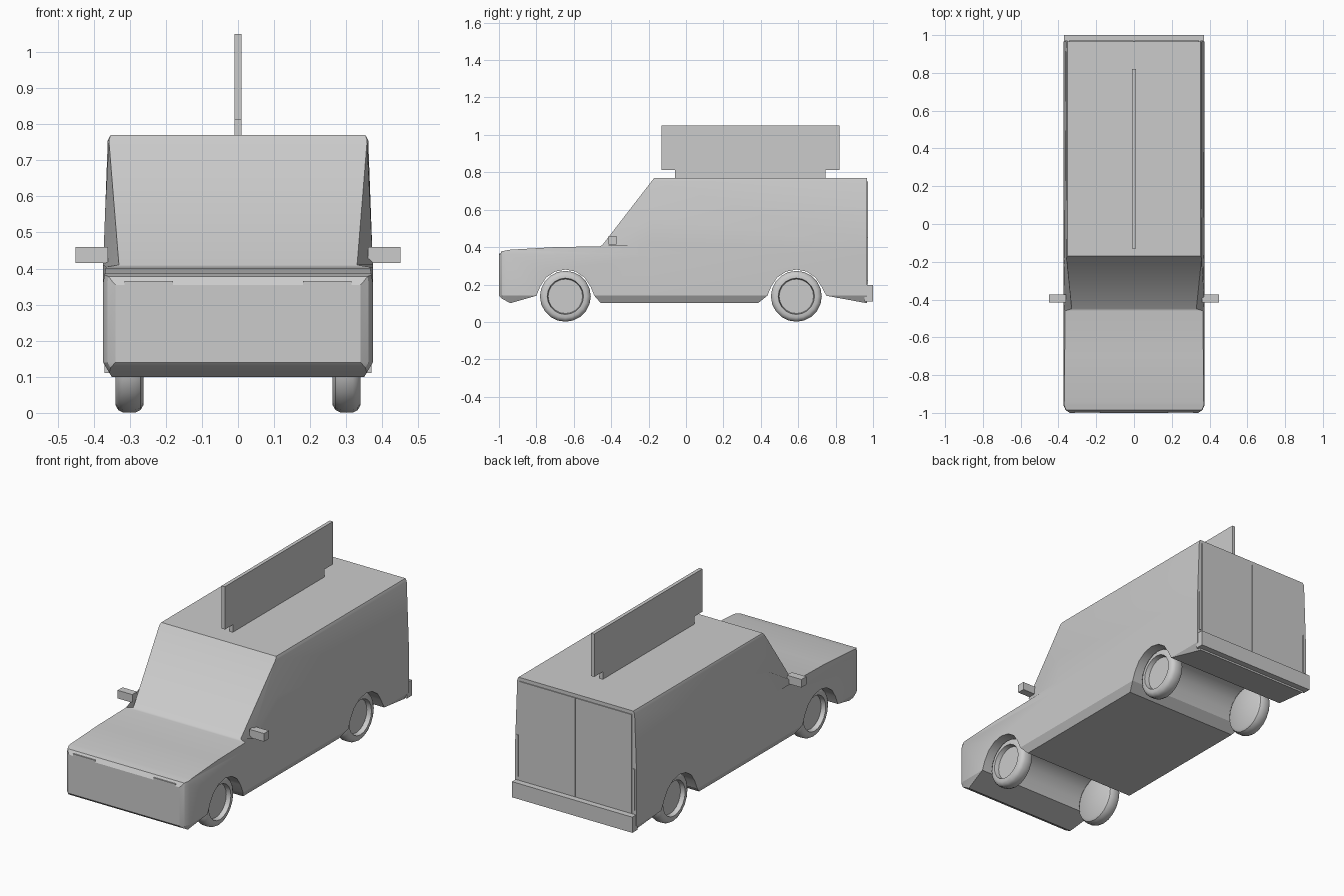
import bpy, bmesh, math
from mathutils import Vector

cube = bpy.data.objects.get("Cube")
if cube:
    bpy.data.objects.remove(cube, do_unlink=True)

grey = bpy.data.materials.new("plain grey")
grey.use_nodes = True
COLOUR = (0.6, 0.6, 0.6, 1)
grey.diffuse_color = COLOUR
grey.node_tree.nodes["Principled BSDF"].inputs["Base Color"].default_value = COLOUR


def finish(bm, name, smooth=None):
    bmesh.ops.recalc_face_normals(bm, faces=bm.faces)
    mesh = bpy.data.meshes.new(name)
    bm.to_mesh(mesh)
    bm.free()
    mesh.materials.append(grey)
    obj = bpy.data.objects.new(name, mesh)
    bpy.context.collection.objects.link(obj)
    if smooth:
        bpy.ops.object.select_all(action='DESELECT')
        obj.select_set(True)
        bpy.context.view_layer.objects.active = obj
        bpy.ops.object.shade_smooth_by_angle(angle=math.radians(smooth))
    return obj


def box(name, low, high):
    bm = bmesh.new()
    bmesh.ops.create_cube(bm, size=1)
    low, high = Vector(low), Vector(high)
    for v in bm.verts:
        v.co = (low + high) / 2 + v.co * (high - low)
    return finish(bm, name)


def pair(name, low, high):
    for side, s in (("left", 1), ("right", -1)):
        xs = sorted((s * low[0], s * high[0]))
        box(f"{side}_{name}", (xs[0], *low[1:]), (xs[1], *high[1:]))


def ramp(t, a, b, va, vb):
    t = min(1, max(0, (t - a) / (b - a)))
    return va + (vb - va) * t


def arch(y, ends, count=8):
    # wheel opening running from front to back over the axle
    pts = [(y + 0.145 * math.cos(a), 0.135 + 0.145 * math.sin(a))
           for a in [math.pi - math.pi * i / count for i in range(count + 1)]]
    return [(y + ends[0], 0.14)] + pts[1:-1] + [(y + ends[1], 0.14)]


# Body: side outline, extruded across, sliced and narrowed by height
AXLES = (-0.645, 0.59)
outline = [(-1, 0.355), (-1, 0.14), (-0.985, 0.125), (-0.94, 0.1)]
outline += arch(AXLES[0], (-0.155, 0.155)) + [(-0.455, 0.1), (0.385, 0.1)]
outline += arch(AXLES[1], (-0.155, 0.16))
outline += [(0.967, 0.1), (0.967, 0.755), (0.967, 0.77), (-0.17, 0.77), (-0.18, 0.757),
            (-0.448, 0.41), (-0.46, 0.404), (-0.7, 0.4), (-0.94, 0.386), (-0.985, 0.378)]
bm = bmesh.new()
face = bm.faces.new([bm.verts.new((-1, y, z)) for y, z in outline])
ext = bmesh.ops.extrude_face_region(bm, geom=[face], use_keep_orig=True)
bmesh.ops.translate(bm, vec=(2, 0, 0),
                    verts=[g for g in ext["geom"] if isinstance(g, bmesh.types.BMVert)])


def cut(point, normal, keep=lambda f: True):
    faces = [f for f in bm.faces if keep(f)]
    geom = set(faces)
    for f in faces:
        geom.update(f.verts, f.edges)
    bmesh.ops.bisect_plane(bm, geom=list(geom), plane_co=point, plane_no=normal, dist=1e-5)


for z in (0.14, 0.36, 0.404, 0.41, 0.755):
    cut((0, 0, z), (0, 0, 1))
for y in (-0.985, -0.96, -0.18):
    cut((0, y, 0), (0, 1, 0))
# crease behind the windscreen pillar
cut((0, -0.42, 0.41), (0, -0.15, 0.24),
    lambda f: all(abs(v.co.x) > 0.9 and v.co.y < -0.17 and v.co.z > 0.409 for v in f.verts)
    and len({v.co.x > 0 for v in f.verts}) == 1)

for v in bm.verts:
    y, z = v.co.y, v.co.z
    w = ramp(z, 0.1, 0.14, 0.35, 0.374) + ramp(z, 0.404, 0.755, 0, -0.013)
    w -= ramp(z, 0.755, 0.77, 0, 0.008)
    w -= ramp(y, -1, -0.985, 0.022, 0) + ramp(y, -0.985, -0.96, 0.012, 0)
    if y < -0.45:
        w -= ramp(z, 0.36, 0.404, 0, 0.008)
    on_glass = abs(y - ramp(z, 0.41, 0.757, -0.448, -0.18)) < 0.004
    if 0.408 < z < 0.76 and on_glass:
        w = ramp(z, 0.41, 0.757, 0.33, 0.358)
    v.co.x *= w
finish(bm, "body", 28)

# Wheels: a turned section with a dished outer face
section = [(0, 0.262), (0.115, 0.262), (0.129, 0.27), (0.136, 0.285), (0.136, 0.318),
           (0.129, 0.332), (0.115, 0.34), (0.097, 0.34), (0.092, 0.315), (0, 0.315)]
for side, s in (("left", 1), ("right", -1)):
    for place, y in zip(("front", "rear"), AXLES):
        bm = bmesh.new()
        verts = [bm.verts.new((s * x, 0, r)) for r, x in section]
        edges = [bm.edges.new(e) for e in zip(verts, verts[1:])]
        bmesh.ops.spin(bm, geom=verts + edges, cent=(0, 0, 0), axis=(1, 0, 0),
                       angle=math.tau, steps=20, use_merge=True)
        bmesh.ops.remove_doubles(bm, verts=bm.verts, dist=1e-5)
        bmesh.ops.translate(bm, verts=bm.verts, vec=(0, y, 0.137))
        finish(bm, f"{place}_{side}_wheel", 35)

# Roof sign on its rail
box("sign_rail", (-0.01, -0.06, 0.765), (0.01, 0.745, 0.812))
box("sign_board", (-0.01, -0.13, 0.812), (0.01, 0.82, 1.05))

# Mirrors, lamp slits, rear doors, tail lamps and bumper
pair("mirror", (0.36, -0.415, 0.415), (0.45, -0.372, 0.46))
pair("headlamp_slit", (0.18, -1.0, 0.353), (0.315, -0.982, 0.366))
pair("rear_door", (0.003, 0.96, 0.2), (0.345, 0.972, 0.75))
pair("tail_lamp", (0.352, 0.96, 0.22), (0.364, 0.972, 0.45))
box("rear_bumper", (-0.37, 0.955, 0.11), (0.37, 1.0, 0.197))
